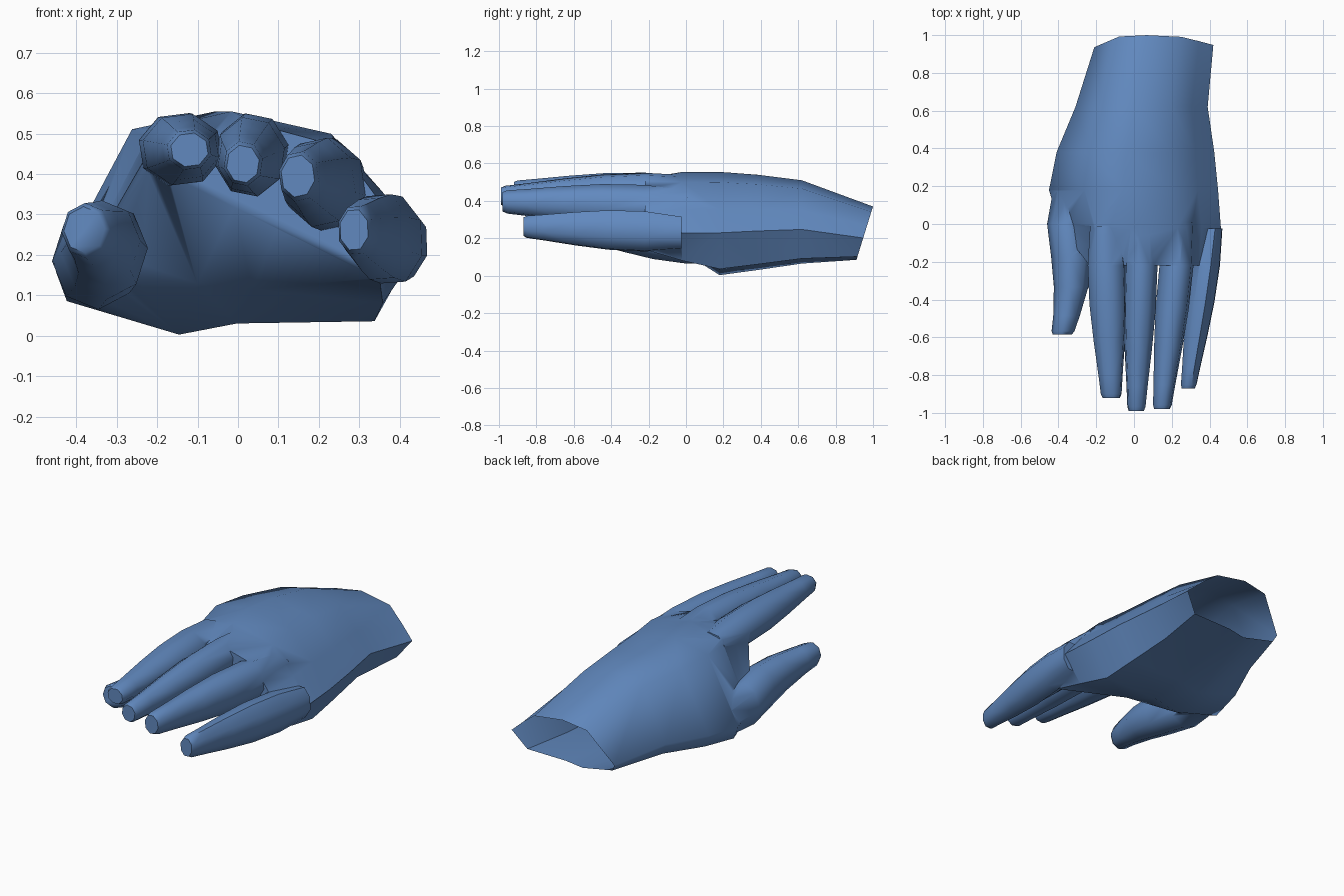
import bpy, bmesh, math
from mathutils import Vector

if "Cube" in bpy.data.objects:
    bpy.data.objects.remove(bpy.data.objects["Cube"])

skin = bpy.data.materials.new("blue_skin")
skin.diffuse_color = (0.12, 0.25, 0.52, 1)
skin.use_nodes = True
skin.node_tree.nodes["Principled BSDF"].inputs["Base Color"].default_value = skin.diffuse_color


def loft(name, rings):
    """Closed tube through rings of equal point count, capped at both ends."""
    bm = bmesh.new()
    rows = [[bm.verts.new(p) for p in ring] for ring in rings]
    n = len(rows[0])
    for a, b in zip(rows, rows[1:]):
        for i in range(n):
            j = (i + 1) % n
            bm.faces.new((a[i], a[j], b[j], b[i]))
    bm.faces.new(rows[0])
    bm.faces.new(rows[-1][::-1])
    bmesh.ops.triangulate(bm, faces=[f for f in bm.faces if len(f.verts) == 4])
    bmesh.ops.recalc_face_normals(bm, faces=bm.faces)
    me = bpy.data.meshes.new(name)
    bm.to_mesh(me)
    bm.free()
    me.materials.append(skin)
    ob = bpy.data.objects.new(name, me)
    bpy.context.collection.objects.link(ob)
    return ob


# Shared taper of every digit: position along it, thickness
TAPER = [(-.3, .8), (0, 1), (.3, .98), (.57, .83), (.83, .64), (.97, .55), (1, .46)]


def digit(name, root, tip, width, height, roll, bow=0):
    """Tapered octagonal tube from root to tip, fitted to width and height."""
    r = math.radians(roll)
    angles = [math.radians(22.5 + 45 * k) + r for k in range(8)]
    mu = max(abs(math.cos(a)) for a in angles)
    mv = max(abs(math.sin(a)) for a in angles)
    rings = []
    for t, s in TAPER:
        c = Vector(root).lerp(Vector(tip), t)
        c.x += bow * max(0, math.sin(math.pi * t))
        rings.append([(c.x + math.cos(a) / mu * s * width / 2, c.y,
                       c.z + math.sin(a) / mv * s * height / 2) for a in angles])
    return loft(name, rings)


# Palm outline in unit space, from the thumb side over the back of the hand
OUTLINE = [(.03, .15), (0, .28), (.21, .92), (.44, 1), (.73, .9),
           (.88, .64), (1, .41), (.88, .06), (.5, .05), (.34, 0)]


def wrist_y(z):
    return 0.885 + 0.31 * z


def palm_ring(y, x0, x1, base, top, left_floor, right_floor):
    """Scaled outline, with the underside raised to a sloping floor."""
    ring = []
    for u, v in OUTLINE:
        z = max(base + v * (top - base),
                left_floor + u * (right_floor - left_floor))
        ring.append((x0 + u * (x1 - x0), wrist_y(z) if y is None else y, z))
    return ring


hand = loft("hand", [
    palm_ring(None, -.21, .42, .085, .37, .08, .09),
    palm_ring(.62, -.31, .39, .065, .51, .06, .07),
    palm_ring(.38, -.41, .425, .03, .54, .03, .03),
    palm_ring(.18, -.45, .445, .003, .555, 0, 0),
    palm_ring(-.02, -.39, .46, 0, .555, .16, .07),
    palm_ring(-.22, -.235, .43, 0, .52, .43, .10),
])

# Fingers and thumb
digits = [
    digit("index_finger", (-.145, -.22, .461), (-.12, -.92, .46), .20, .18, 8),
    digit("middle_finger", (.037, -.22, .45), (.012, -.99, .425), .175, .20, -10),
    digit("ring_finger", (.225, -.22, .373), (.148, -.98, .395), .18, .225, -35),
    digit("little_finger", (.38, -.22, .237), (.287, -.87, .262), .15, .215, -42),
    digit("thumb", (-.35, 0, .19), (-.38, -.585, .262), .22, .25, -20, .035),
]

# Fuse every digit into the palm
bpy.context.view_layer.objects.active = hand
for d in digits:
    m = hand.modifiers.new("fuse", 'BOOLEAN')
    m.operation, m.solver, m.object = 'UNION', 'EXACT', d
    bpy.ops.object.modifier_apply(modifier=m.name)
    bpy.data.objects.remove(d)

# Open the wrist
bm = bmesh.new()
bm.from_mesh(hand.data)
cap = [f for f in bm.faces
       if all(abs(v.co.y - wrist_y(v.co.z)) < 1e-3 for v in f.verts)]
bmesh.ops.delete(bm, geom=cap, context='FACES')
bm.to_mesh(hand.data)
bm.free()

hand.select_set(True)
bpy.ops.object.shade_smooth_by_angle(angle=math.radians(55))
